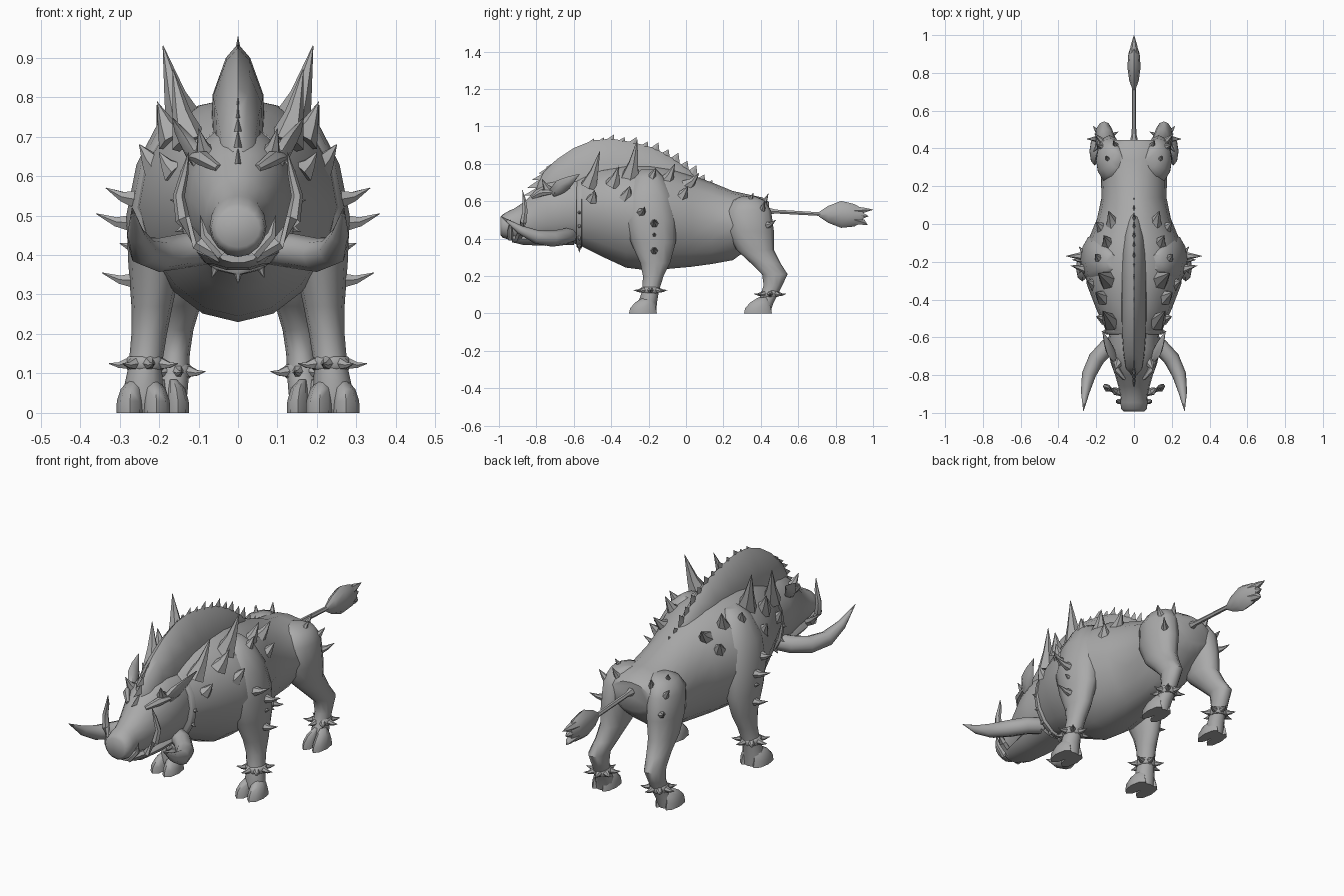
import bpy, bmesh, math
from mathutils import Vector

hide = bpy.data.materials.new("grey_hide")
hide.diffuse_color = (0.4, 0.4, 0.4, 1)


def skin(bm, rings):
    """Bridge equal-length rings of points and cap both ends."""
    vs = [[bm.verts.new(p) for p in r] for r in rings]
    n = len(vs[0])
    for a, b in zip(vs, vs[1:]):
        for i in range(n):
            j = (i + 1) % n
            bm.faces.new((a[i], a[j], b[j], b[i]))
    bm.faces.new(vs[0][::-1])
    bm.faces.new(vs[-1])


def ellipse(c, u, v, n):
    return [Vector(c) + Vector(u) * math.cos(2 * math.pi * i / n)
            + Vector(v) * math.sin(2 * math.pi * i / n) for i in range(n)]


def tube(bm, path, radii, n=6):
    """Tapering tube along a path of points."""
    pts = [Vector(p) for p in path]
    rings = []
    for i, p in enumerate(pts):
        t = (pts[min(i + 1, len(pts) - 1)] - pts[max(i - 1, 0)]).normalized()
        ref = Vector((0, 0, 1)) if abs(t.z) < 0.9 else Vector((0, 1, 0))
        u = t.cross(ref).normalized()
        rings.append(ellipse(p, u * radii[i], t.cross(u) * radii[i], n))
    skin(bm, rings)


def spike(bm, base, tip, r):
    """Slightly hooked thorn with a flared root."""
    b, t = Vector(base), Vector(tip)
    mid = b.lerp(t, 0.5) - Vector((0, 0, 0.08 * (t - b).length))
    tube(bm, [b, mid, t], [r, r * 0.5, 0.001], 6)


def finish(name, bm, mirror=False, angle=50):
    bmesh.ops.recalc_face_normals(bm, faces=bm.faces)
    me = bpy.data.meshes.new(name)
    bm.to_mesh(me)
    bm.free()
    me.materials.append(hide)
    ob = bpy.data.objects.new(name, me)
    bpy.context.collection.objects.link(ob)
    bpy.ops.object.select_all(action='DESELECT')
    ob.select_set(True)
    bpy.context.view_layer.objects.active = ob
    bpy.ops.object.shade_smooth_by_angle(angle=math.radians(angle))
    if mirror:
        ob.modifiers.new("mirror", 'MIRROR')
    return ob


def barrel(name, rows, n=16, pinch=0.0):
    """Horizontal body loft: rows of y, bottom, top, half width."""
    bm = bmesh.new()
    rings = []
    for y, lo, hi, w in rows:
        ring = ellipse((0, y, (lo + hi) / 2), (w, 0, 0), (0, 0, (hi - lo) / 2), n)
        for p in ring:  # narrower towards the belly
            if p.z < (lo + hi) / 2:
                p.x *= 1 - pinch * ((lo + hi) / 2 - p.z) / (hi - lo)
        rings.append(ring)
    skin(bm, rings)
    return finish(name, bm)


def column(bm, rows, n=12):
    """Vertical limb loft: rows of z, x, y, x radius, y radius."""
    skin(bm, [ellipse((x, y, z), (rx, 0, 0), (0, ry, 0), n) for z, x, y, rx, ry in rows])


# Torso and head
barrel("torso", [
    (-0.64, 0.39, 0.70, 0.10), (-0.56, 0.36, 0.74, 0.15), (-0.45, 0.305, 0.78, 0.20),
    (-0.32, 0.245, 0.80, 0.25), (-0.2, 0.23, 0.80, 0.265), (-0.08, 0.24, 0.78, 0.24),
    (0.03, 0.25, 0.74, 0.195), (0.14, 0.265, 0.70, 0.172), (0.25, 0.285, 0.655, 0.175),
    (0.34, 0.35, 0.635, 0.18), (0.41, 0.41, 0.62, 0.165), (0.445, 0.45, 0.595, 0.12)], pinch=0.25)
barrel("head", [
    (-0.56, 0.38, 0.73, 0.13), (-0.66, 0.37, 0.73, 0.14), (-0.74, 0.37, 0.71, 0.122),
    (-0.80, 0.375, 0.665, 0.10), (-0.86, 0.385, 0.60, 0.083), (-0.92, 0.395, 0.56, 0.07),
    (-0.945, 0.395, 0.55, 0.072), (-0.98, 0.405, 0.53, 0.068), (-0.993, 0.42, 0.515, 0.055)])
barrel("lower_jaw", [
    (-0.60, 0.365, 0.46, 0.11), (-0.75, 0.36, 0.45, 0.10), (-0.87, 0.365, 0.43, 0.08),
    (-0.93, 0.38, 0.42, 0.05)], 10)

# Raised spine hump carrying the mane
arc = [(-0.80, 0.68), (-0.76, 0.76), (-0.69, 0.825), (-0.6, 0.885), (-0.5, 0.925), (-0.4, 0.935),
       (-0.28, 0.915), (-0.17, 0.885), (-0.07, 0.83), (0.02, 0.765), (0.1, 0.69)]
bm = bmesh.new()
rings = []
for i, (y, z) in enumerate(arc):
    w = 0.068 * math.sin(math.pi * (i + 0.6) / 11) ** 0.5
    low = min(0.78, z - 0.03) - 0.08
    h = z - low
    rings.append([(-w, y, low), (-w * 0.95, y, low + h * 0.45), (-w * 0.45, y, low + h * 0.85),
                  (0, y, z), (w * 0.45, y, low + h * 0.85),
                  (w * 0.95, y, low + h * 0.45), (w, y, low)])
skin(bm, rings)
finish("mane_hump", bm)

# Overlapping bristle blades along the crest, swept back
bm = bmesh.new()
for i in range(20):
    f = i / 19 * (len(arc) - 1)
    k = min(int(f), len(arc) - 2)
    p = Vector((0, *arc[k])).lerp(Vector((0, *arc[k + 1])), f - k)
    h = 0.014 + 0.01 * (i % 2)
    a = [bm.verts.new(p + Vector(d)) for d in
         ((0, -0.07, -0.05), (0.014, 0.0, -0.05), (0, 0.05, -0.06), (-0.014, 0.0, -0.05))]
    tip = bm.verts.new(p + Vector((0, 0.04, h)))
    for j in range(4):
        bm.faces.new((a[j], a[(j + 1) % 4], tip))
    bm.faces.new(a[::-1])
finish("mane_bristles", bm, angle=20)

# Legs
bm = bmesh.new()
column(bm, [(0.77, 0.12, -0.2, 0.03, 0.04), (0.73, 0.145, -0.2, 0.06, 0.08),
            (0.63, 0.172, -0.2, 0.085, 0.13),
            (0.5, 0.2, -0.19, 0.083, 0.14), (0.38, 0.21, -0.175, 0.068, 0.12),
            (0.27, 0.218, -0.165, 0.052, 0.08), (0.2, 0.225, -0.175, 0.045, 0.055),
            (0.12, 0.235, -0.19, 0.042, 0.045), (0.06, 0.24, -0.205, 0.05, 0.05),
            (0, 0.24, -0.2, 0.045, 0.04)])
finish("front_leg", bm, True)
bm = bmesh.new()
column(bm, [(0.625, 0.09, 0.335, 0.03, 0.04), (0.605, 0.11, 0.335, 0.06, 0.085),
            (0.55, 0.125, 0.335, 0.075, 0.12), (0.44, 0.13, 0.345, 0.072, 0.125),
            (0.34, 0.135, 0.37, 0.062, 0.1),
            (0.27, 0.145, 0.425, 0.05, 0.08), (0.21, 0.158, 0.475, 0.045, 0.068),
            (0.15, 0.16, 0.465, 0.038, 0.05), (0.09, 0.163, 0.44, 0.038, 0.045),
            (0.05, 0.17, 0.42, 0.042, 0.045), (0, 0.175, 0.41, 0.04, 0.04)])
finish("hind_leg", bm, True)

# Cloven hooves: two wedge toes per foot
bm = bmesh.new()
for cx, cy, w in ((0.24, -0.23, 0.034), (0.18, 0.385, 0.028)):
    for s in (-1, 1):
        x = cx + s * w
        column(bm, [(0, x, cy, w, 0.075), (0.03, x, cy, w * 0.97, 0.068),
                    (0.06, x - s * 0.004, cy + 0.01, w * 0.8, 0.05),
                    (0.085, x - s * 0.012, cy + 0.025, w * 0.4, 0.025)], 8)
finish("hoof_toes", bm, True)

# Spiked ankle bands
bm = bmesh.new()
for c, r in (((0.235, -0.19, 0.125), 0.05), ((0.162, 0.45, 0.105), 0.046)):
    c = Vector(c)
    skin(bm, [ellipse(c + Vector((0, 0, dz)), (r * k, 0, 0), (0, r * k, 0), 10)
              for dz, k in ((-0.018, 0.85), (-0.01, 1), (0.01, 1), (0.018, 0.85))])
    for i in range(7):
        a = 2 * math.pi * i / 7
        d = Vector((math.cos(a), math.sin(a), 0))
        spike(bm, c + d * r * 0.9, c + d * (r + 0.042), 0.016)
finish("ankle_band", bm, True)

# Spiked collar
bm = bmesh.new()
skin(bm, [ellipse((0, y, 0.54), (w, 0, 0), (0, 0, h), 16)
          for y, w, h in ((-0.585, 0.146, 0.182), (-0.58, 0.153, 0.19), (-0.56, 0.157, 0.192), (-0.555, 0.15, 0.185))])
for i in range(9):
    a = math.radians(180 + 22.5 * i)
    d = Vector((math.cos(a) * 0.154, 0, math.sin(a) * 0.19))
    c = Vector((0, -0.57, 0.54))
    spike(bm, c + d * 0.96, c + d * 1.12, 0.012)
finish("collar", bm)

# Tusks
bm = bmesh.new()
tube(bm, [(0.07, -0.62, 0.42), (0.14, -0.65, 0.41), (0.2, -0.715, 0.40), (0.24, -0.80, 0.41),
          (0.258, -0.89, 0.45), (0.268, -0.99, 0.52)], [0.042, 0.044, 0.043, 0.037, 0.023, 0.001], 8)
finish("big_tusk", bm, True)
bm = bmesh.new()
tube(bm, [(0.04, -0.9, 0.395), (0.1, -0.885, 0.43), (0.14, -0.87, 0.49), (0.15, -0.86, 0.55),
          (0.135, -0.865, 0.61), (0.125, -0.875, 0.66)], [0.018, 0.02, 0.019, 0.015, 0.01, 0.001])
tube(bm, [(0.04, -0.94, 0.4), (0.085, -0.94, 0.45), (0.095, -0.94, 0.5)], [0.016, 0.013, 0.001])
finish("small_tusk", bm, True)

# Ears: flattened leaves swept back along the head
bm = bmesh.new()
skin(bm, [ellipse(c, (w * 0.5, -0.3 * w, w), (t, t * 0.6, -t * 0.3), 6) for c, w, t in (
    ((0.10, -0.72, 0.64), 0.025, 0.02), ((0.12, -0.68, 0.67), 0.04, 0.022),
    ((0.14, -0.63, 0.70), 0.03, 0.015), ((0.165, -0.57, 0.745), 0.002, 0.002))])
finish("ear", bm, True)

# Brow ridges
bm = bmesh.new()
spike(bm, (0.08, -0.73, 0.65), (0.1, -0.77, 0.72), 0.032)
tube(bm, [(0.05, -0.82, 0.62), (0.09, -0.77, 0.645), (0.12, -0.70, 0.65)], [0.01, 0.02, 0.008])
finish("brow", bm, True)

# Back and flank thorns: base, tip, radius
bm = bmesh.new()
for b, t, r in (
        ((0.13, -0.30, 0.72), (0.19, -0.26, 0.93), 0.055), ((0.12, -0.52, 0.68), (0.165, -0.46, 0.87), 0.048),
        ((0.13, -0.11, 0.70), (0.16, -0.06, 0.80), 0.045), ((0.11, 0.0, 0.68), (0.135, 0.07, 0.75), 0.04),
        ((0.16, -0.39, 0.69), (0.205, -0.36, 0.79), 0.045), ((0.17, -0.2, 0.70), (0.205, -0.16, 0.78), 0.045),
        ((0.20, -0.32, 0.62), (0.25, -0.30, 0.68), 0.045), ((0.16, -0.5, 0.61), (0.2, -0.49, 0.66), 0.035),
        ((0.25, -0.24, 0.54), (0.335, -0.22, 0.57), 0.028), ((0.26, -0.17, 0.48), (0.36, -0.17, 0.505), 0.027),
        ((0.255, -0.17, 0.42), (0.30, -0.17, 0.43), 0.02), ((0.255, -0.17, 0.335), (0.345, -0.17, 0.355), 0.024),
        ((0.16, -0.03, 0.62), (0.20, 0.01, 0.68), 0.045),
        ((0.12, 0.32, 0.57), (0.15, 0.36, 0.645), 0.035), ((0.15, 0.4, 0.54), (0.20, 0.42, 0.60), 0.03),
        ((0.16, 0.43, 0.47), (0.21, 0.48, 0.50), 0.022), ((0.09, 0.4, 0.57), (0.11, 0.44, 0.64), 0.028)):
    spike(bm, b, t, r)
finish("thorns", bm, True)

# Tail with a forked tuft
bm = bmesh.new()
tube(bm, [(0, 0.4, 0.55), (0, 0.48, 0.545), (0, 0.74, 0.53)], [0.03, 0.012, 0.011])
finish("tail", bm)
bm = bmesh.new()
skin(bm, [ellipse((0, y, z), (w, 0, 0), (0, 0, h), 8) for y, z, w, h in (
    (0.71, 0.53, 0.008, 0.012), (0.76, 0.53, 0.025, 0.045), (0.83, 0.53, 0.035, 0.072),
    (0.9, 0.525, 0.03, 0.06), (0.945, 0.525, 0.016, 0.035))])
for z0, y1, z1 in ((0.55, 1.0, 0.555), (0.525, 0.975, 0.52), (0.50, 0.97, 0.475)):
    tube(bm, [(0, 0.9, z0), (0, 0.95, (z0 + z1) / 2), (0, y1, z1)], [0.026, 0.016, 0.001])
finish("tail_tuft", bm)
